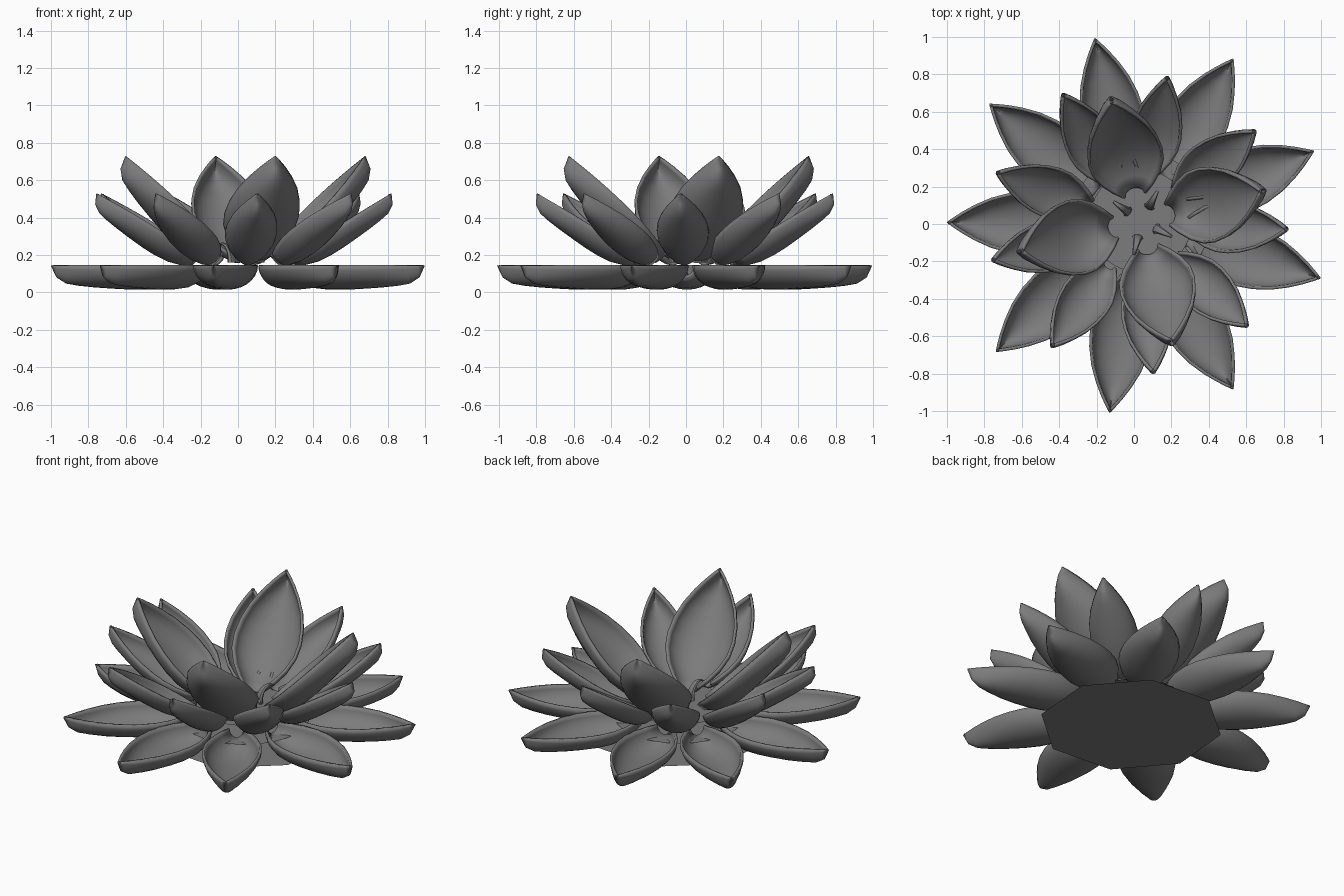
import bpy
import bmesh
from math import sin, cos, pi, radians
from mathutils import Matrix, Vector

cube = bpy.data.objects.get("Cube")
if cube:
    bpy.data.objects.remove(cube)

grey = bpy.data.materials.new("dark_grey")
grey.use_nodes = True
colour = (0.2, 0.2, 0.2, 1)
grey.diffuse_color = colour
grey.node_tree.nodes["Principled BSDF"].inputs["Base Color"].default_value = colour


def finish(name, bm, smooth=True):
    mesh = bpy.data.meshes.new(name)
    bm.to_mesh(mesh)
    bm.free()
    mesh.materials.append(grey)
    obj = bpy.data.objects.new(name, mesh)
    bpy.context.collection.objects.link(obj)
    if smooth:
        for o in bpy.context.selected_objects:
            o.select_set(False)
        obj.select_set(True)
        bpy.context.view_layer.objects.active = obj
        bpy.ops.object.shade_smooth_by_angle(angle=radians(40))
    return obj


def disc(name, sides, radius, z, turn=0):
    bm = bmesh.new()
    place = Matrix.Translation((0.035, 0.015, z)) @ Matrix.Rotation(radians(turn), 4, 'Z')
    bmesh.ops.create_circle(bm, cap_ends=True, segments=sides, radius=radius, matrix=place)
    return finish(name, bm, False)


# Petal stations: position along the length, relative width, relative depth
STATIONS = [(0, .3, .5), (.08, .55, .75), (.18, .79, .93), (.3, .96, 1), (.42, 1, 1),
            (.55, .94, .96), (.68, .79, .91), (.8, .56, .84), (.89, .34, .75),
            (.96, .14, .5), (1, .01, .03)]
ACROSS = 14


def petal(name, angle, centre, reach, tip_z, tilt, length, half_width, depth):
    """Boat-shaped shell with a flat rim; its tip sits at the given reach and height."""
    bm = bmesh.new()
    rows = []
    for t, w, d in STATIONS:
        row = []
        for i in range(ACROSS + 1):
            a = pi * (i / ACROSS - 0.5)
            row.append(bm.verts.new(((t - 1) * length, half_width * w * sin(a), -depth * d * cos(a))))
        rows.append(row)
    for r, s in zip(rows, rows[1:]):
        for i in range(ACROSS):
            bm.faces.new((r[i], r[i + 1], s[i + 1], s[i]))
    # Outward side faces down, so the thickness goes into the bowl
    bm.normal_update()
    if sum(f.normal.z for f in bm.faces) > 0:
        bmesh.ops.reverse_faces(bm, faces=bm.faces[:])
    place = (Matrix.Translation((*centre, 0)) @ Matrix.Rotation(radians(angle), 4, 'Z')
             @ Matrix.Translation((reach, 0, tip_z)) @ Matrix.Rotation(-radians(tilt), 4, 'Y'))
    bm.transform(place)
    obj = finish(name, bm)
    shell = obj.modifiers.new("thickness", 'SOLIDIFY')
    shell.thickness = 0.016
    shell.offset = -1


# Flat floors of the flower
disc("base_plate", 8, 0.525, 0, 18)
disc("middle_disc", 48, 0.37, 0.085)
disc("inner_disc", 48, 0.275, 0.16)

# Three tiers of petals
for a in (103, 60, 22.5, -16.5, -60, -98.5, -138, 179.5, 141):
    petal("outer_petal", a, (.02, 0), 1.02, .145, 0, .74, .17, .13)
for a in (78.6, 38.4, -2, -43, -84, -125, -166, 160, 120):
    petal("middle_petal", a, (.02, 0), .8, .53, 32, .64, .14, .11)
for k in range(4):
    petal("inner_petal", 14 + 90 * k, (.04, .015), .66, .73, 45, .74, .205, .14)


# Curled, tapering stamens
def stamen(angle):
    bm = bmesh.new()
    rings = []
    steps, sides = 8, 8
    for j in range(steps + 1):
        t = j / steps
        a = t * radians(115)
        spine = Vector((.09 + .065 * (1 - cos(a)), 0, .16 + .1 * sin(a)))
        outward = Vector((-cos(a), 0, sin(a)))
        size = .03 * (1 - .75 * t)
        rings.append([bm.verts.new(spine + outward * size * .6 * cos(2 * pi * i / sides)
                                   + Vector((0, size * sin(2 * pi * i / sides), 0)))
                      for i in range(sides)])
    for r, s in zip(rings, rings[1:]):
        for i in range(sides):
            n = (i + 1) % sides
            bm.faces.new((r[i], r[n], s[n], s[i]))
    bm.faces.new(rings[-1])
    bmesh.ops.recalc_face_normals(bm, faces=bm.faces[:])
    bm.transform(Matrix.Translation((.04, .015, 0)) @ Matrix.Rotation(radians(angle), 4, 'Z'))
    finish("stamen", bm)


for a in (62, 145, -103, -27):
    stamen(a)
